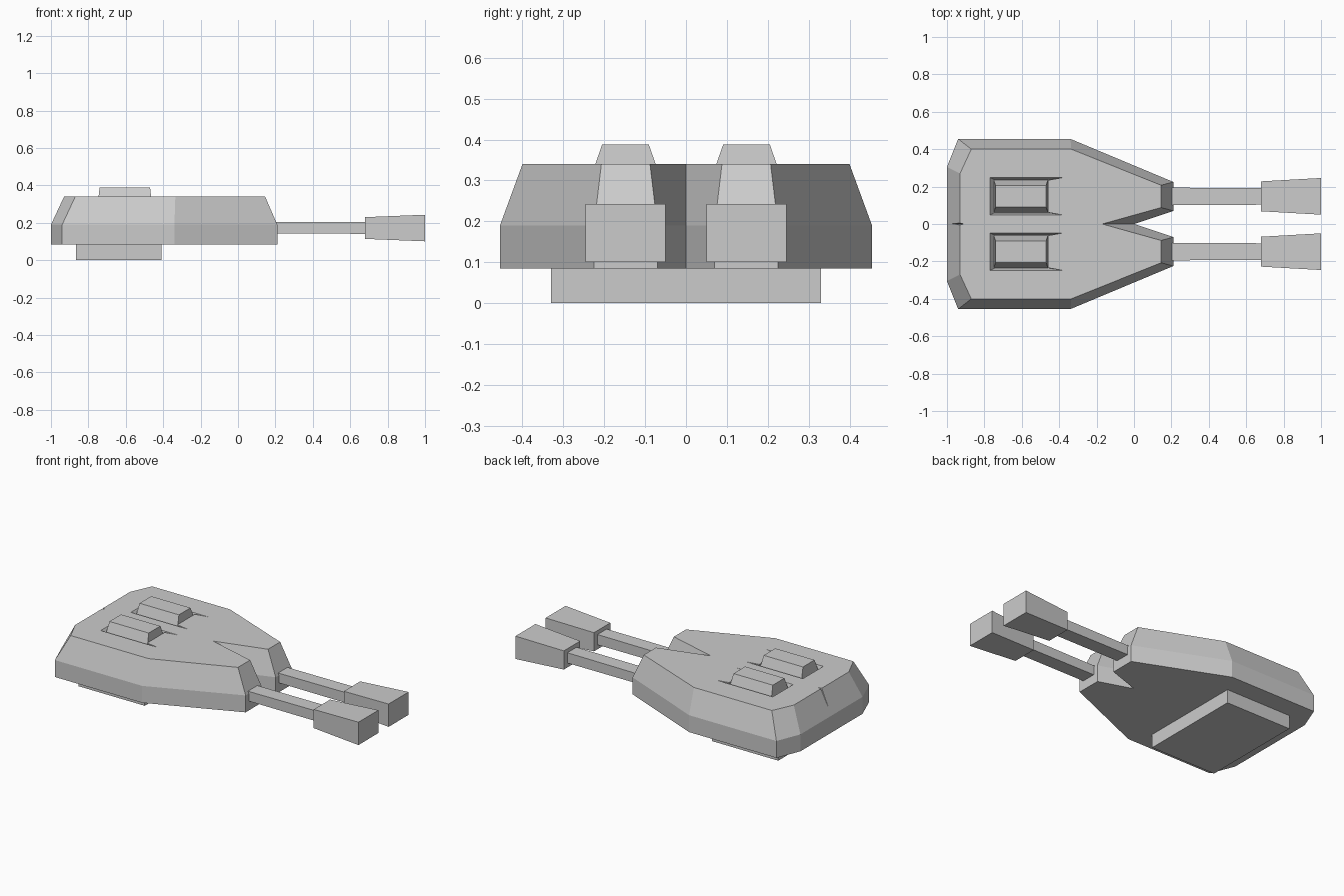
import bpy, bmesh

cube = bpy.data.objects.get("Cube")
if cube:
    bpy.data.objects.remove(cube, do_unlink=True)

grey = bpy.data.materials.new("hull_grey")
grey.use_nodes = True
COLOUR = (0.6, 0.6, 0.6, 1)
grey.diffuse_color = COLOUR
grey.node_tree.nodes["Principled BSDF"].inputs["Base Color"].default_value = COLOUR


def loft(name, rings, cutter=False):
    """Join rings of equal length into a closed solid with flat faces."""
    bm = bmesh.new()
    loops = [[bm.verts.new(p) for p in ring] for ring in rings]
    n = len(loops[0])
    for low, high in zip(loops, loops[1:]):
        for i in range(n):
            j = (i + 1) % n
            bm.faces.new((low[i], low[j], high[j], high[i]))
    bm.faces.new(loops[0][::-1])
    bm.faces.new(loops[-1])
    bmesh.ops.recalc_face_normals(bm, faces=bm.faces)
    mesh = bpy.data.meshes.new(name)
    bm.to_mesh(mesh)
    bm.free()
    mesh.materials.append(grey)
    ob = bpy.data.objects.new(name, mesh)
    bpy.context.collection.objects.link(ob)
    if cutter:
        ob.hide_render = True
        ob.hide_set(True)
        ob.display_type = 'WIRE'
    return ob


def at_height(points, z):
    return [(x, y, z) for x, y in points]


def rect(x0, x1, y0, y1, z):
    return at_height([(x0, y0), (x1, y0), (x1, y1), (x0, y1)], z)


def section(x, y, z, half_y, half_z):
    return [(x, y + a * half_y, z + b * half_z)
            for a, b in ((-1, -1), (1, -1), (1, 1), (-1, 1))]


def mirrored(half):
    return half + [(x, -y) for x, y in half[:0:-1]]


def cut(target, cutter):
    mod = target.modifiers.new("cut", 'BOOLEAN')
    mod.operation = 'DIFFERENCE'
    mod.solver = 'EXACT'
    mod.object = cutter


# Turret body: vertical skirt, then walls sloping in to a flat roof
skirt = mirrored([(0, 0), (.21, .07), (.21, .225), (-.34, .455), (-.94, .455), (-1, .305)])
roof = mirrored([(-.17, 0), (.145, .088), (.145, .207), (-.335, .4), (-.87, .4), (-.93, .27)])
body = loft("turret_body", [at_height(skirt, .085), at_height(skirt, .19), at_height(roof, .34)])

# Turret ring below the body
loft("turret_base", [rect(-.865, -.41, -.33, .33, 0), rect(-.865, -.41, -.33, .33, .09)])

# Small V-shaped slit in the rear wall
slit = loft("rear_slit_cutter", [[(-.975, 0, .24), (-.91, 0, .34), (-.91, 0, .36)],
                                 [(-.98, .028, .34), (-.93, .02, .34), (-.93, .02, .36)]], True)
bpy.data.objects.remove(slit, do_unlink=True)
slit = loft("rear_slit_cutter", [at_height([(-.99, -.002), (-.972, 0), (-.99, .002)], .243),
                                 at_height([(-.99, -.022), (-.91, 0), (-.99, .022)], .34),
                                 at_height([(-.99, -.022), (-.91, 0), (-.99, .022)], .36)], True)
cut(body, slit)

for side, s in (("left", 1), ("right", -1)):
    y = s * .148
    # Recess around the hatch, with a pointed groove at each front corner
    rim = [(-.77, y - .1), (-.38, y - .1), (-.46, y - .086),
           (-.46, y + .086), (-.38, y + .1), (-.77, y + .1)]
    floor = [(-.745, y - .088), (-.455, y - .088), (-.46, y - .084),
             (-.46, y + .084), (-.455, y + .088), (-.745, y + .088)]
    recess = loft(side + "_recess_cutter",
                  [at_height(floor, .305), at_height(rim, .34), at_height(rim, .36)], True)
    cut(body, recess)

    # Raised hatch with sloping sides
    loft(side + "_hatch", [rect(-.75, -.46, y - .088, y + .088, .3),
                           rect(-.74, -.47, y - .057, y + .057, .388)])

    # Gun barrel and flared muzzle
    loft(side + "_barrel", [section(.15, y, .173, .046, .03), section(.21, y, .173, .046, .03),
                            section(.69, y, .173, .045, .032)])
    loft(side + "_muzzle", [section(.68, y, .172, .08, .058), section(1, y, .172, .098, .071)])
